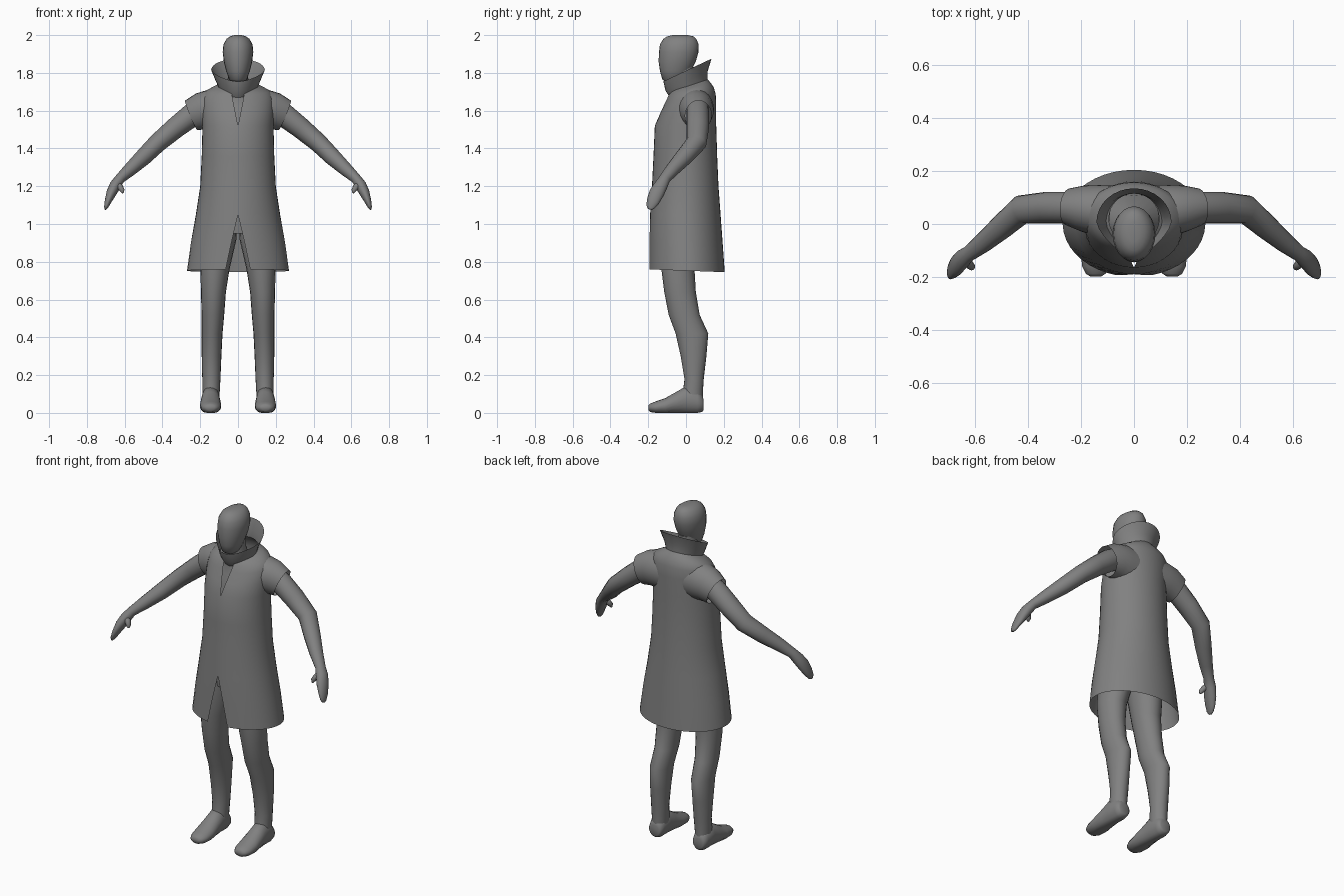
import bpy, bmesh, math
from mathutils import Vector as V

grey = bpy.data.materials.new("dark_grey")
grey.diffuse_color = (.22, .22, .22, 1)


def loft(name, rings, n=24, cap=True, mirror=False, sharp=60):
    """Skin elliptical rings (centre, u axis, v axis, gap). A gap leaves the v side open."""
    bm = bmesh.new()
    rows = []
    closed = rings[0][3] is None
    for c, u, v, gap in rings:
        row = []
        g = 0 if closed else math.asin(gap / u.length)
        for i in range(n if closed else n + 1):
            a = g + (2 * math.pi - 2 * g) * i / n
            p = c + u * math.sin(a) + v * math.cos(a)
            p.z = max(p.z, 0)
            row.append(bm.verts.new(p))
        rows.append(row)
    for r, s in zip(rows, rows[1:]):
        for i in range(n):
            j = (i + 1) % n if closed else i + 1
            bm.faces.new((r[i], r[j], s[j], s[i]))
    if cap:
        bm.faces.new(rows[0][::-1])
        bm.faces.new(rows[-1])
    bmesh.ops.remove_doubles(bm, verts=bm.verts, dist=0.0005)
    bmesh.ops.recalc_face_normals(bm, faces=bm.faces)
    if not cap:  # open cloth shells: make sure the normals face outward
        cen = sum((r[0] for r in rings), V()) / len(rings)
        if sum(f.normal.dot(f.calc_center_median() - cen) for f in bm.faces) < 0:
            bmesh.ops.reverse_faces(bm, faces=bm.faces)
    me = bpy.data.meshes.new(name)
    bm.to_mesh(me)
    bm.free()
    me.materials.append(grey)
    ob = bpy.data.objects.new(name, me)
    bpy.context.collection.objects.link(ob)
    bpy.ops.object.select_all(action='DESELECT')
    bpy.context.view_layer.objects.active = ob
    ob.select_set(True)
    bpy.ops.object.shade_smooth_by_angle(angle=math.radians(sharp))
    if mirror:
        ob.modifiers.new("mirror", 'MIRROR')
    return ob


def level(front, back, zf, zb, rx, gap=None, x=0):
    """Ring around the vertical axis, given its front and back points."""
    c = V((x, (front + back) / 2, (zf + zb) / 2))
    return c, V((rx, 0, 0)), V((0, (front - back) / 2, (zf - zb) / 2)), gap


def tube(points, ref):
    """Rings along a path of (x, y, z, width across ref, width along ref)."""
    out = []
    P = [V(p[:3]) for p in points]
    for i, p in enumerate(points):
        d = (P[min(i + 1, len(P) - 1)] - P[max(i - 1, 0)]).normalized()
        u = d.cross(V(ref)).normalized()
        out.append((P[i], u * p[3], u.cross(d) * p[4], None))
    return out


# Coat with a slit at the hem and a V at the neck
loft("coat", [
    level(-.20, .205, .76, .745, .27, .065),
    level(-.195, .194, .9, .9, .25, .035),
    level(-.19, .183, 1.05, 1.05, .223, 0),
    level(-.18, .172, 1.2, 1.2, .2, 0),
    level(-.172, .165, 1.36, 1.36, .192, 0),
    level(-.165, .16, 1.52, 1.52, .188, 0),
    level(-.135, .16, 1.59, 1.63, .192, .014),
    level(-.108, .157, 1.65, 1.69, .188, .026),
    level(-.092, .146, 1.685, 1.725, .168, .032),
    level(-.082, .13, 1.70, 1.748, .13, .034),
    level(-.075, .115, 1.71, 1.765, .095, .034)], n=40, cap=False)
# Flared standing collar, pinched towards the front
collar = loft("collar", [
    level(-.085, .115, 1.67, 1.765, .1, 0),
    level(-.108, .115, 1.705, 1.81, .118, 0),
    level(-.12, .135, 1.755, 1.875, .142, 0)], n=32, cap=False)
for v in collar.data.vertices:
    v.co.x *= 1 + 2.5 * min(v.co.y, 0)
# Short sleeves
loft("sleeve", tube([
    (.09, .047, 1.605, .112, .1), (.14, .052, 1.605, .109, .097),
    (.195, .06, 1.597, .098, .087), (.248, .065, 1.575, .085, .07)],
    (0, 1, 0)), cap=False, mirror=True)

# Head
loft("head", [level(f, b, z, z, r) for f, b, z, r in [
    (-.105, -.03, 1.75, .03), (-.125, 0, 1.765, .046), (-.138, .025, 1.81, .063),
    (-.145, .052, 1.86, .075), (-.143, .066, 1.91, .081), (-.138, .067, 1.95, .077),
    (-.12, .055, 1.98, .061), (-.1, .04, 1.993, .042), (-.07, .01, 2.0, .02)]])
# Torso and neck under the coat
loft("torso", [level(f, b, z, z, r) for f, b, z, r in [
    (-.13, .1, .95, .15), (-.14, .13, 1.05, .175), (-.14, .13, 1.3, .165),
    (-.13, .13, 1.5, .165), (-.09, .11, 1.62, .14), (-.075, .06, 1.7, .065),
    (-.085, .04, 1.76, .055), (-.08, .04, 1.83, .05)]])

# Arms
loft("arm", tube([
    (.15, .06, 1.63, .06, .06), (.24, .062, 1.58, .062, .06),
    (.33, .062, 1.51, .056, .06), (.425, .055, 1.43, .05, .055),
    (.50, -.01, 1.355, .045, .047), (.57, -.07, 1.29, .036, .038),
    (.625, -.112, 1.24, .027, .03), (.65, -.132, 1.205, .03, .036),
    (.67, -.155, 1.165, .027, .04), (.688, -.175, 1.12, .018, .034),
    (.698, -.188, 1.09, .011, .023), (.702, -.192, 1.078, .005, .01)],
    (0, 1, 0)), n=16, mirror=True).name = "arm_and_hand"
# Thumbs
loft("thumb", tube([
    (.645, -.135, 1.215, .018, .018), (.624, -.153, 1.195, .017, .017),
    (.613, -.163, 1.178, .013, .014), (.61, -.167, 1.164, .005, .006)],
    (0, 1, 0)), n=10, mirror=True)

# Legs
loft("leg", [level(f, b, z, z, r, x=x) for x, f, b, z, r in [
    (.092, -.14, .1, 1.02, .088), (.1, -.14, .08, .92, .092), (.122, -.13, .045, .76, .077),
    (.13, -.115, .052, .64, .066), (.133, -.092, .072, .52, .06),
    (.137, -.055, .118, .42, .055), (.14, -.028, .108, .3, .052),
    (.141, -.008, .094, .18, .048), (.142, -.015, .09, .12, .046),
    (.143, -.02, .088, .03, .04)]], n=20, mirror=True)
# Feet: upright rings from heel to toe
loft("foot", [(V((.145, y, z)), V((rx, 0, 0)), V((0, 0, rz)), None) for y, z, rx, rz in [
    (.092, .045, .03, .03), (.086, .05, .04, .045), (.06, .06, .047, .065),
    (0, .068, .049, .073), (-.05, .054, .053, .058), (-.11, .036, .057, .042),
    (-.16, .029, .052, .032), (-.188, .027, .038, .023), (-.198, .027, .022, .013)]],
    n=18, mirror=True)
